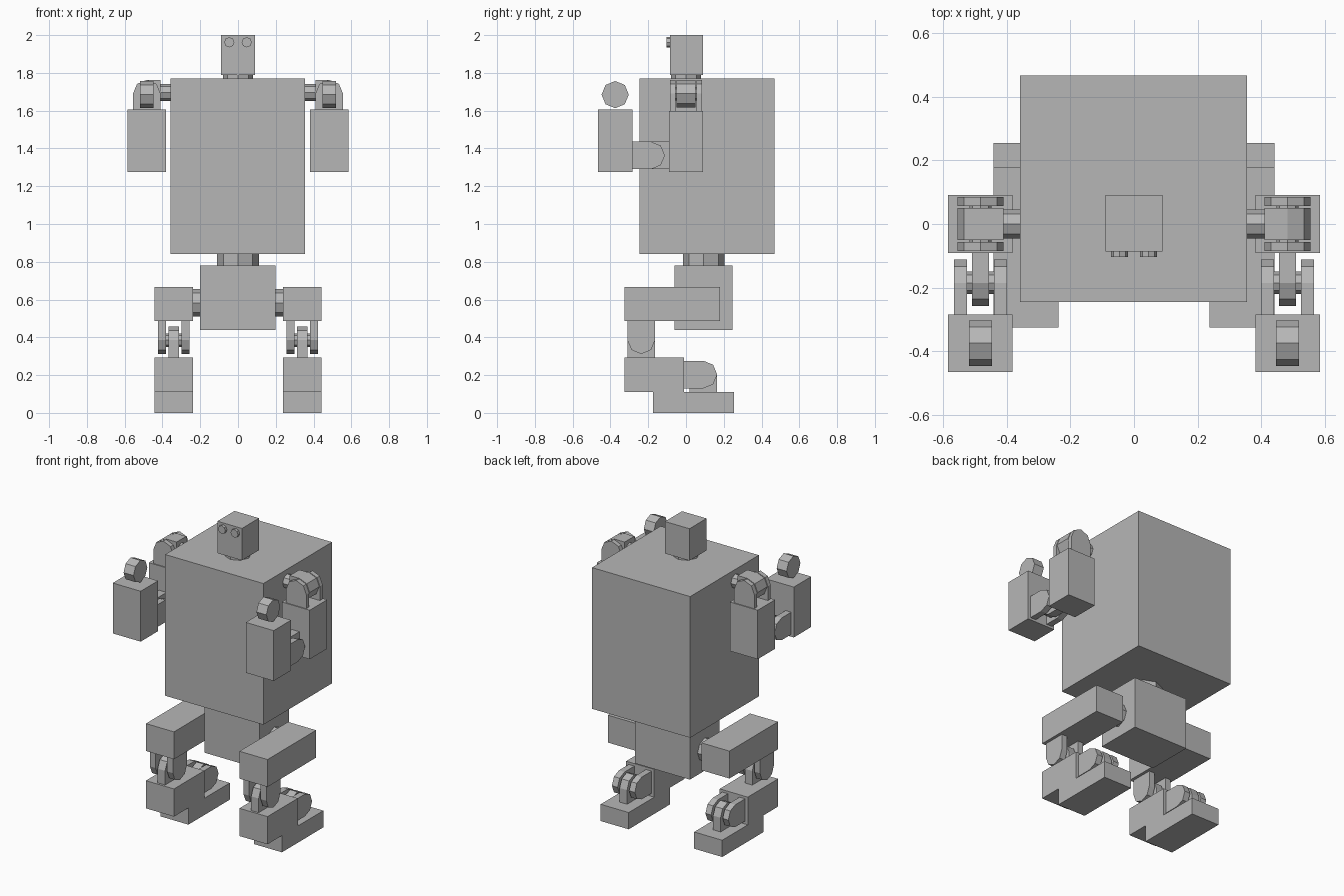
import bpy, bmesh, math
from mathutils import Vector

if "Cube" in bpy.data.objects:
    bpy.data.objects.remove(bpy.data.objects["Cube"])

grey = bpy.data.materials.new("grey")
grey.diffuse_color = (0.47, 0.47, 0.47, 1)
grey.use_nodes = True
grey.node_tree.nodes["Principled BSDF"].inputs["Base Color"].default_value = grey.diffuse_color


def prism(name, profile, axis, lo, hi, mirror=False):
    """Extrude a 2D profile along an axis; profile is (y,z), (x,z) or (x,y)."""
    a = "xyz".index(axis)
    bm = bmesh.new()
    verts = []
    for p in profile:
        co = list(p)
        co.insert(a, lo)
        verts.append(bm.verts.new(co))
    face = bm.faces.new(verts)
    ext = bmesh.ops.extrude_face_region(bm, geom=[face])
    shift = Vector([hi - lo if i == a else 0 for i in range(3)])
    bmesh.ops.translate(bm, vec=shift, verts=[g for g in ext["geom"] if isinstance(g, bmesh.types.BMVert)])
    bmesh.ops.recalc_face_normals(bm, faces=bm.faces)
    me = bpy.data.meshes.new(name)
    bm.to_mesh(me)
    bm.free()
    me.materials.append(grey)
    ob = bpy.data.objects.new(name, me)
    bpy.context.collection.objects.link(ob)
    if mirror:
        ob.modifiers.new("Mirror", "MIRROR").use_mirror_merge = False
    return ob


def box(name, x, y, z, mirror=False):
    return prism(name, [(x[0], y[0]), (x[1], y[0]), (x[1], y[1]), (x[0], y[1])], "z", *z, mirror)


def octagon(c, r):
    return [(c[0] + r * math.cos(i * math.pi / 4), c[1] + r * math.sin(i * math.pi / 4)) for i in range(8)]


def lug(c, angle, length, r=0.073):
    """Half octagon at c facing angle, with a straight tail going back by length."""
    t = math.radians(angle)
    d, n = (math.cos(t), math.sin(t)), (-math.sin(t), math.cos(t))
    pts = [(r * math.cos(k * math.pi / 4), r * math.sin(k * math.pi / 4)) for k in range(-2, 3)]
    pts += [(-length, r), (-length, -r)]
    return [(c[0] + u * d[0] + v * n[0], c[1] + u * d[1] + v * n[1]) for u, v in pts]


def hinge(name, x, c, fork, tongue):
    """Two outer fork plates, a middle tongue and a pin, turning about x."""
    for side, lo, hi in (("inner", -0.083, -0.042), ("outer", 0.042, 0.083)):
        prism(f"{name}_fork_{side}", lug(c, *fork), "x", x + lo, x + hi, True)
    prism(f"{name}_tongue", lug(c, *tongue), "x", x - 0.027, x + 0.027, True)
    prism(f"{name}_pin", octagon(c, 0.035), "x", x - 0.06, x + 0.06, True)


# Body and head
box("torso", (-0.358, 0.356), (-0.245, 0.468), (0.842, 1.77))
box("pelvis", (-0.2, 0.198), (-0.062, 0.245), (0.44, 0.78))
prism("waist", octagon((0, 0.093), 0.11), "z", 0.78, 0.842)
prism("neck", octagon((0, 0), 0.08), "z", 1.77, 1.79)
box("head", (-0.089, 0.089), (-0.086, 0.091), (1.79, 2.0))
prism("eye", octagon((0.046, 1.962), 0.027), "y", -0.104, -0.086, True)

# Legs
LX, leg = 0.34, (0.238, 0.442)
prism("hip_axle", octagon((0.093, 0.583), 0.073), "x", 0.198, 0.238, True)
box("thigh", leg, (-0.325, 0.18), (0.487, 0.667), True)
hinge("knee", LX, (-0.237, 0.385), (-90, 0.102), (90, 0.095))
box("shin", leg, (-0.325, -0.01), (0.11, 0.292), True)
hinge("ankle", LX, (0.092, 0.203), (0, 0.102), (90, 0.093))
box("foot", leg, (-0.175, 0.255), (0, 0.11), True)

# Arms
AX, arm = 0.483, (0.382, 0.585)
prism("shoulder_axle", octagon((0, 1.695), 0.045), "x", 0.356, 0.411, True)
prism("shoulder_tongue", lug((AX, 1.69), 0, 0.072), "y", -0.05, 0.05, True)
for side, lo, hi in (("front", -0.085, -0.056), ("back", 0.056, 0.085)):
    prism(f"shoulder_fork_{side}", lug((AX, 1.69), 90, 0.095), "y", lo, hi, True)
prism("shoulder_pin", octagon((AX, 1.69), 0.035), "y", -0.07, 0.07, True)
box("upper_arm", arm, (-0.091, 0.091), (1.275, 1.597), True)
hinge("elbow", AX, (-0.185, 1.363), (0, 0.101), (180, 0.095))
box("forearm", arm, (-0.465, -0.284), (1.275, 1.606), True)
prism("hand", octagon((-0.375, 1.685), 0.072), "x", AX - 0.036, AX + 0.036, True)
